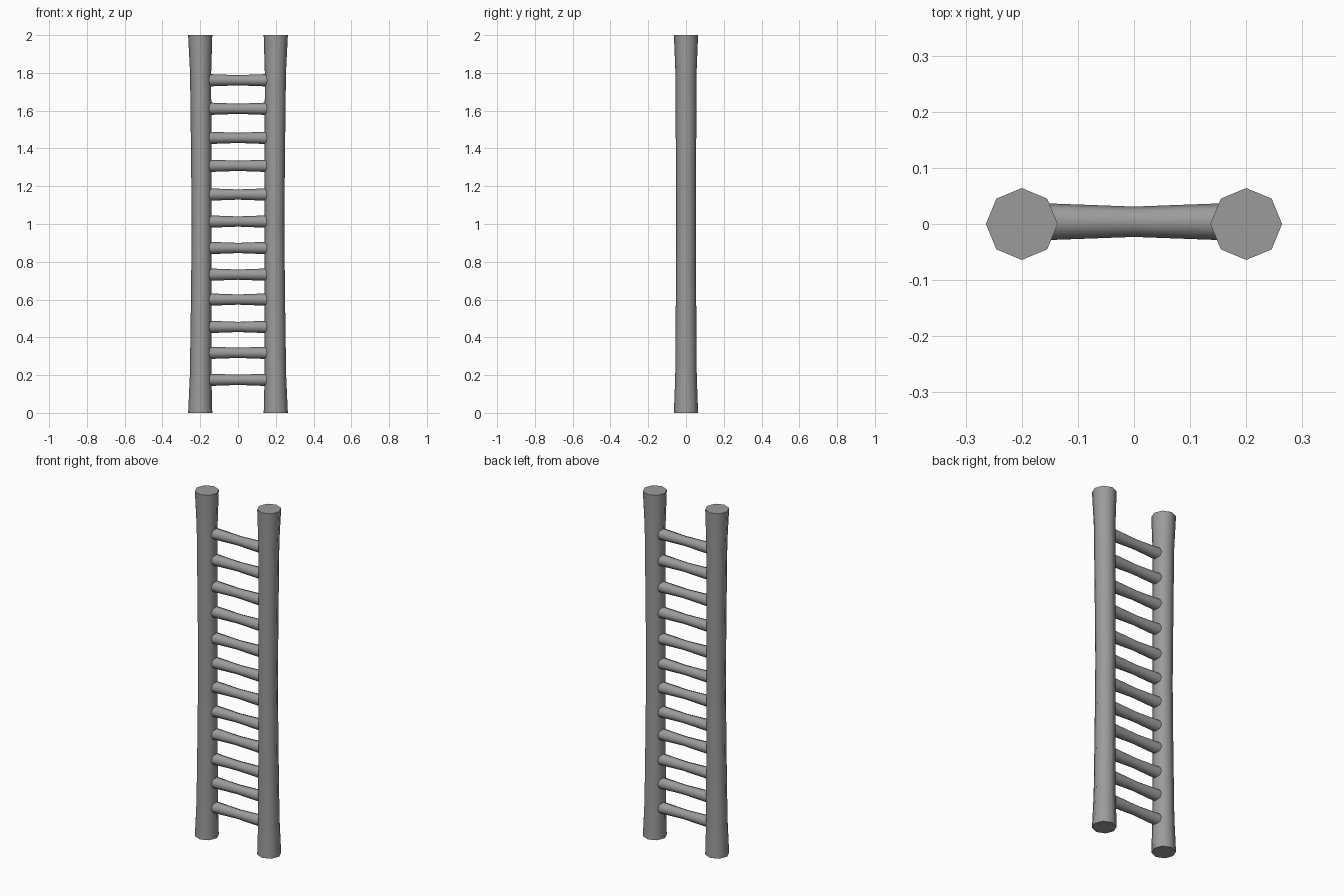
import bpy
import bmesh
from math import cos, sin, tau, radians
from mathutils import Matrix

cube = bpy.data.objects.get("Cube")
if cube:
    bpy.data.objects.remove(cube)

grey = bpy.data.materials.new("weathered_grey")
grey.use_nodes = True
colour = (0.33, 0.33, 0.33, 1)
grey.diffuse_color = colour
grey.node_tree.nodes["Principled BSDF"].inputs["Base Color"].default_value = colour


def pole(name, rings, matrix, sides=8):
    """Skin a pole through rings of (height, radius, sideways shift)."""
    bm = bmesh.new()
    loops = [[bm.verts.new((shift + r * cos(tau * i / sides), r * sin(tau * i / sides), h))
              for i in range(sides)] for h, r, shift in rings]
    for low, high in zip(loops, loops[1:]):
        for i in range(sides):
            j = (i + 1) % sides
            bm.faces.new((low[i], low[j], high[j], high[i]))
    bm.faces.new(loops[0][::-1])
    bm.faces.new(loops[-1])
    bm.transform(matrix)
    bmesh.ops.recalc_face_normals(bm, faces=bm.faces)
    mesh = bpy.data.meshes.new(name)
    bm.to_mesh(mesh)
    bm.free()
    mesh.materials.append(grey)
    obj = bpy.data.objects.new(name, mesh)
    bpy.context.collection.objects.link(obj)
    bpy.ops.object.select_all(action="DESELECT")
    obj.select_set(True)
    bpy.context.view_layer.objects.active = obj
    bpy.ops.object.shade_smooth_by_angle(angle=radians(60))


# Side rails: flared ends, slim middle bowed slightly inward
for side, x in (("left", 0.2), ("right", -0.2)):
    inward = -0.007 if x > 0 else 0.007
    pole(side + "_rail", [(0, 0.064, 0), (0.2, 0.057, 0.3 * inward), (0.6, 0.054, 0.7 * inward),
                          (1, 0.052, inward), (1.4, 0.054, 0.7 * inward),
                          (1.8, 0.056, 0.3 * inward), (2, 0.064, 0)],
         Matrix.Translation((x, 0, 0)))

# Rungs: waisted round bars at slightly uneven heights
heights = (0.175, 0.318, 0.455, 0.6, 0.732, 0.873, 1.013, 1.156, 1.308, 1.456, 1.61, 1.761)
for n, z in enumerate(heights, 1):
    pole(f"rung_{n}", [(-0.19, 0.034, 0), (-0.08, 0.03, 0), (0, 0.027, 0),
                       (0.08, 0.03, 0), (0.19, 0.034, 0)],
         Matrix.Translation((0, 0.004, z)) @ Matrix.Rotation(radians(90), 4, "Y"))
